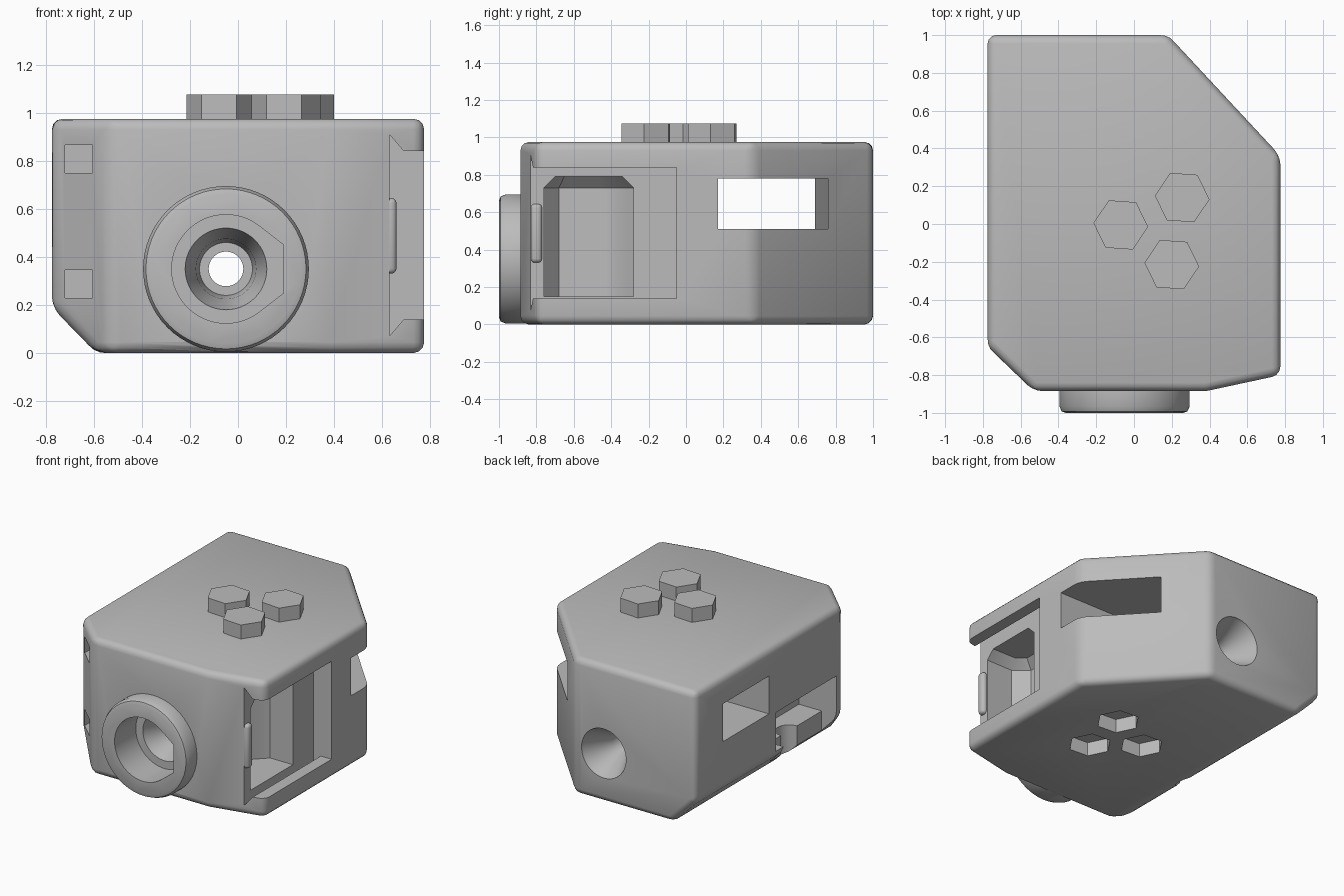
import bpy, bmesh, math
from mathutils import Vector

if "Cube" in bpy.data.objects:
    bpy.data.objects.remove(bpy.data.objects["Cube"])

grey = bpy.data.materials.new("plain_grey")
grey.use_nodes = True
colour = (0.5, 0.5, 0.5, 1)
grey.diffuse_color = colour
grey.node_tree.nodes["Principled BSDF"].inputs["Base Color"].default_value = colour

LENS_X, LENS_Z = -0.05, 0.35


def finish(name, bm):
    bmesh.ops.recalc_face_normals(bm, faces=bm.faces[:])
    mesh = bpy.data.meshes.new(name)
    bm.to_mesh(mesh)
    bm.free()
    mesh.materials.append(grey)
    ob = bpy.data.objects.new(name, mesh)
    bpy.context.collection.objects.link(ob)
    return ob


def prism_mesh(points, axis, lo, hi):
    place = {"X": lambda a, b, t: (t, a, b),
             "Y": lambda a, b, t: (a, t, b),
             "Z": lambda a, b, t: (a, b, t)}[axis]
    bm = bmesh.new()
    rings = [[bm.verts.new(place(a, b, t)) for a, b in points] for t in (lo, hi)]
    n = len(points)
    bm.faces.new(rings[0])
    bm.faces.new(rings[1])
    for i in range(n):
        j = (i + 1) % n
        bm.faces.new((rings[0][i], rings[0][j], rings[1][j], rings[1][i]))
    bmesh.ops.recalc_face_normals(bm, faces=bm.faces[:])
    return bm


def prism(name, points, axis, lo, hi):
    return finish(name, prism_mesh(points, axis, lo, hi))


def box(name, x, y, z):
    return prism(name, [(x[0], y[0]), (x[1], y[0]), (x[1], y[1]), (x[0], y[1])], "Z", *z)


def lathe(name, profile, steps=64):
    """Closed solid turned about the lens axis from (radius, y) pairs."""
    bm = bmesh.new()
    rings = []
    for r, y in profile:
        rings.append([bm.verts.new((LENS_X + r * math.cos(math.tau * k / steps), y,
                                    LENS_Z + r * math.sin(math.tau * k / steps)))
                      for k in range(steps)])
    for a, b in zip(rings, rings[1:]):
        for i in range(steps):
            j = (i + 1) % steps
            bm.faces.new((a[i], a[j], b[j], b[i]))
    bm.faces.new(rings[0])
    bm.faces.new(rings[-1])
    return finish(name, bm)


def hexagon(cx, cy, r=0.145, turn=-4):
    return [(cx + r * math.cos(math.radians(turn + 60 * k)),
             cy + r * math.sin(math.radians(turn + 60 * k))) for k in range(6)]


def apply(ob, mod):
    bpy.context.view_layer.objects.active = ob
    bpy.ops.object.modifier_apply(modifier=mod.name)


def bevel(ob, width, segments):
    mod = ob.modifiers.new("bevel", "BEVEL")
    mod.width, mod.segments = width, segments
    mod.limit_method, mod.angle_limit = "ANGLE", math.radians(25)
    apply(ob, mod)


def combine(ob, tool, operation="DIFFERENCE"):
    mod = ob.modifiers.new("combine", "BOOLEAN")
    mod.object, mod.operation, mod.solver = tool, operation, "EXACT"
    apply(ob, mod)
    bpy.data.objects.remove(tool)


# Body shell with one long chamfer along the lower right edge
plan = [(-0.775, 1), (0.18, 1), (0.775, 0.36), (0.775, -0.8),
        (0.38, -0.885), (-0.53, -0.885), (-0.775, -0.65)]
bm = prism_mesh(plan, "Z", 0, 0.975)
cut = bmesh.ops.bisect_plane(bm, geom=bm.verts[:] + bm.edges[:] + bm.faces[:],
                             plane_co=(-0.775, 0, 0.19), plane_no=(-0.19, 0, -0.185),
                             clear_outer=True)
bmesh.ops.holes_fill(bm, edges=[e for e in bm.edges if e.is_boundary])
body = finish("body", bm)
bevel(body, 0.045, 3)

# Lens collar
combine(body, lathe("collar", [(0.31, -1), (0.333, -0.992), (0.345, -0.965), (0.345, -0.7)]), "UNION")

# Lens bore: one squared side, a funnel, a pinhole and a flared rear hole
bore = [(LENS_X + 0.226 * math.cos(math.radians(a)), LENS_Z + 0.226 * math.sin(math.radians(a)))
        for a in range(54, 307, 6)] + [(0.19, 0.25), (0.19, 0.45)]
combine(body, prism("bore", bore, "Y", -1.1, -0.76))
combine(body, lathe("funnel", [(0.18, -0.8), (0.165, -0.74), (0.125, -0.64), (0.11, -0.5)]))
combine(body, lathe("pinhole", [(0.072, -0.6), (0.072, 0.8), (0.17, 0.98), (0.19, 1.05)]))

# Sliding door recess with undercut rails, and the pocket behind it
rails = [(0.63, 0.07), (0.69, 0.14), (0.9, 0.14), (0.9, 0.84), (0.69, 0.84), (0.63, 0.91)]
combine(body, prism("door_recess", rails, "Y", -1.1, -0.05))
pocket = [(0.7, -0.76), (0.42, -0.76), (0.32, -0.68), (0.32, -0.46),
          (0.35, -0.38), (0.45, -0.28), (0.7, -0.28)]
bm = prism_mesh(pocket, "Z", 0.15, 0.79)
top = [e for e in bm.edges if all(v.co.z > 0.7 for v in e.verts)]
bmesh.ops.bevel(bm, geom=top, offset=0.06, segments=1, affect="EDGES")
combine(body, finish("pocket", bm))

# Viewfinder tunnel
tunnel = [(-1, 0.17), (1, 0.17), (1, 0.76), (0.4, 0.76), (-0.775, 0.69), (-1, 0.69)]
combine(body, prism("tunnel", tunnel, "Z", 0.51, 0.78))

# Thumb opening low on the right side, with a rounded notch in its floor
combine(body, box("side_opening", (-1, -0.48), (-0.59, 0.09), (0.21, 0.49)))
combine(body, box("side_floor_cut", (-1, -0.66), (-0.59, 0), (-0.1, 0.3)))
notch = [(-0.66 + 0.09 * math.cos(math.tau * k / 24), -0.22 + 0.09 * math.sin(math.tau * k / 24))
         for k in range(24)]
combine(body, prism("floor_notch", notch, "Z", -0.1, 0.3))

# Strap holes on the front right corner
for z in (0.23, 0.75):
    combine(body, box("strap_hole", (-0.72, -0.605), (-1, -0.64), (z, z + 0.115)))

# Stacking pegs on top, matching sockets underneath
for i, (x, y) in enumerate([(-0.07, -0.005), (0.255, 0.14), (0.2, -0.215)]):
    prism("top_peg_%d" % (i + 1), hexagon(x, y), "Z", 0.96, 1.075)
    combine(body, prism("socket", hexagon(x, y), "Z", -0.1, 0.1))

# Rounded latch bump in the door recess
latch = box("door_latch", (0.6, 0.66), (-0.83, -0.77), (0.33, 0.645))
bevel(latch, 0.022, 3)

# Smooth rounded edges, crisp corners
for ob in (body, latch):
    bpy.ops.object.select_all(action="DESELECT")
    ob.select_set(True)
    bpy.context.view_layer.objects.active = ob
    bpy.ops.object.shade_smooth_by_angle(angle=math.radians(30))
